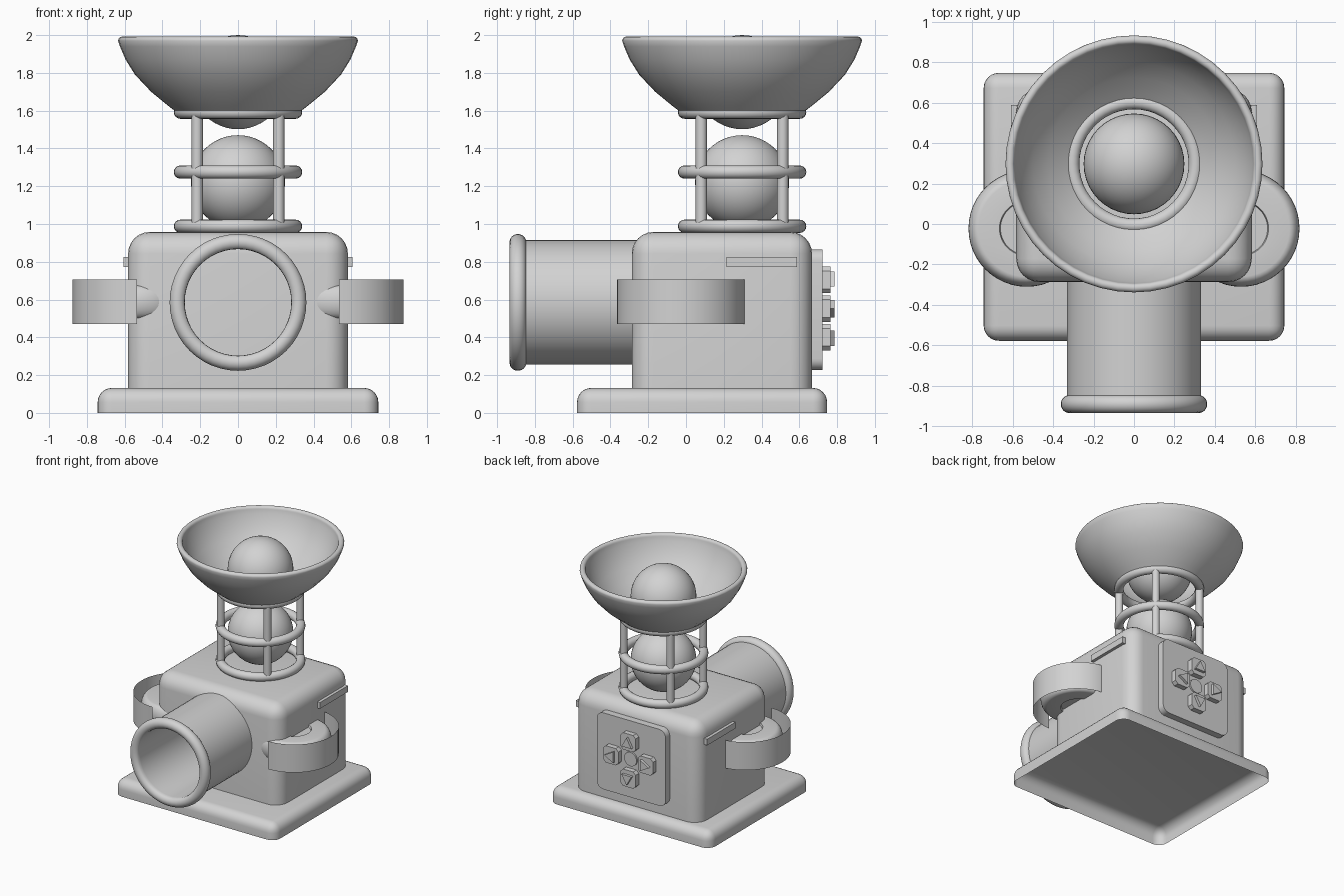
import bpy, bmesh, math
from mathutils import Matrix, Vector

if "Cube" in bpy.data.objects:
    bpy.data.objects.remove(bpy.data.objects["Cube"], do_unlink=True)

grey = bpy.data.materials.new("plain grey")
grey.use_nodes = True
grey.diffuse_color = (0.65, 0.65, 0.65, 1)
grey.node_tree.nodes["Principled BSDF"].inputs["Base Color"].default_value = grey.diffuse_color


def finish(bm, name, loc=(0, 0, 0)):
    bmesh.ops.recalc_face_normals(bm, faces=bm.faces)
    mesh = bpy.data.meshes.new(name)
    bm.to_mesh(mesh)
    bm.free()
    mesh.materials.append(grey)
    obj = bpy.data.objects.new(name, mesh)
    bpy.context.collection.objects.link(obj)
    obj.location = loc
    bpy.ops.object.select_all(action='DESELECT')
    obj.select_set(True)
    bpy.context.view_layer.objects.active = obj
    bpy.ops.object.shade_smooth_by_angle(angle=math.radians(35))


def box(name, lo, hi, radius=0, pick=lambda a, b: True, open_bottom=False):
    """Box between two corners, rounding the edges chosen by pick."""
    lo, hi = Vector(lo), Vector(hi)
    bm = bmesh.new()
    bmesh.ops.create_cube(bm, size=1)
    bmesh.ops.scale(bm, vec=hi - lo, verts=bm.verts)
    if radius:
        edges = [e for e in bm.edges if pick(e.verts[0].co, e.verts[1].co)]
        bmesh.ops.bevel(bm, geom=edges, offset=radius, segments=6,
                        profile=0.5, affect='EDGES')
    if open_bottom:
        low = [f for f in bm.faces if f.normal.z < -.9]
        bmesh.ops.delete(bm, geom=low, context='FACES')
    return finish(bm, name, (lo + hi) / 2)


def lathe(name, profile, loc, steps=48, closed=False, angle=math.tau, turn=None):
    """Spin an (r, z) profile about z, then optionally turn it."""
    bm = bmesh.new()
    verts = [bm.verts.new((r, 0, z)) for r, z in profile]
    pairs = list(zip(verts, verts[1:])) + ([(verts[-1], verts[0])] if closed else [])
    edges = [bm.edges.new(p) for p in pairs]
    start = Matrix.Rotation(-angle / 2, 3, 'Z')
    bmesh.ops.rotate(bm, matrix=start, verts=bm.verts)
    bmesh.ops.spin(bm, geom=verts + edges, cent=(0, 0, 0), axis=(0, 0, 1),
                   angle=angle, steps=steps)
    bmesh.ops.remove_doubles(bm, verts=bm.verts, dist=1e-4)
    if turn:
        bmesh.ops.rotate(bm, matrix=turn, verts=bm.verts)
    return finish(bm, name, loc)


def arc(r, z, rx, rz, first, last, count=8):
    """Points on an elliptical arc between two angles in degrees."""
    angles = [math.radians(first + (last - first) * i / count) for i in range(count + 1)]
    return [(r + rx * math.cos(a), z + rz * math.sin(a)) for a in angles]


def ball(name, radius, loc):
    bm = bmesh.new()
    bmesh.ops.create_uvsphere(bm, u_segments=40, v_segments=24, radius=radius)
    return finish(bm, name, loc)


def plate(name, outline, y0, y1, centre):
    """Extrude an (x, z) outline from y0 to y1."""
    bm = bmesh.new()
    face = bm.faces.new([bm.verts.new((x, 0, z)) for x, z in outline])
    out = bmesh.ops.extrude_face_region(bm, geom=[face])
    moved = [v for v in out["geom"] if isinstance(v, bmesh.types.BMVert)]
    bmesh.ops.translate(bm, vec=(0, y1 - y0, 0), verts=moved)
    return finish(bm, name, (centre[0], y0, centre[1]))


def not_bottom(a, b):
    return a.z > 0 or b.z > 0


# Hollow base and body
box("base", (-.743, -.577, 0), (.743, .747, .132), .075, not_bottom, open_bottom=True)
box("body", (-.582, -.287, .132), (.582, .667, .958), .115, not_bottom, open_bottom=True)

# Open front barrel with a thick wall and a rounded lip
to_front = Matrix.Rotation(math.pi / 2, 3, 'X')
lathe("barrel", [(.33, 0), (.33, .62)], (0, -.25, .585), turn=to_front)
lathe("barrel_lip", [(.282, 0), (.282, .64)] + arc(.32, .64, .042, .044, 150, -90, 16),
      (0, -.25, .585), turn=to_front)

# Side guards, each around a rounded disc with a shallow recess, and side strips
edge = arc(.238, 0, .05, .0875, -90, 90, 12)
disc_profile = ([(0, -.07), (.13, -.07), (.135, -.0875)] + edge
                + [(.135, .0875), (.13, .07), (0, .07)])
for side, s in (("left", 1), ("right", -1)):
    turn = Matrix.Rotation(0 if s > 0 else math.pi, 3, 'Z')
    lathe(side + "_guard", [(.34, -.117), (.34, .117)], (s * .535, -.026, .588),
          steps=24, angle=math.pi, turn=turn)
    lathe(side + "_guard_disc", disc_profile, (s * .53, -.022, .588))
    x0, x1 = sorted((s * .56, s * .607))
    box(side + "_strip", (x0, .215, .773), (x1, .587, .825))

# Cage around the lower ball
AXIS_Y = .297
for name, z in (("lower", .988), ("middle", 1.275), ("upper", 1.592)):
    lathe(name + "_cage_ring", arc(.305, 0, .035, .035, 0, 337.5, 15),
          (0, AXIS_Y, z), closed=True)
for i in range(4):
    a = math.pi / 4 + i * math.pi / 2
    lathe(f"cage_post_{i + 1}", [(.03, 0), (.03, .6)],
          (.305 * math.cos(a), AXIS_Y + .305 * math.sin(a), .99), steps=16)
ball("lower_ball", .249, (0, AXIS_Y, 1.221))
ball("upper_ball", .249, (0, AXIS_Y, 1.751))

# Bowl with a thick rounded rim
outer = [(.31, 1.58), (.37, 1.626), (.46, 1.7), (.545, 1.79), (.595, 1.87), (.625, 1.94)]
rim = arc(.613, 1.97, .022, .022, 0, 180)
inner = [(.582, 1.94), (.55, 1.865), (.5, 1.785), (.425, 1.705), (.35, 1.64), (.3, 1.6)]
lathe("bowl", outer + rim + inner, (0, AXIS_Y, 0), closed=True)

# Control panel on the back
box("back_panel", (-.318, .63, .227), (.318, .722, .866), .06,
    lambda a, b: abs(a.y - b.y) > .01)
MID = .552
for name, dx, dz in (("up", 0, 1), ("down", 0, -1), ("left", 1, 0), ("right", -1, 0)):
    centre = (dx * .16, MID + dz * .152)
    h, c = .07, .047
    plate(name + "_button", [(h, c), (c, h), (-c, h), (-h, c),
                             (-h, -c), (-c, -h), (c, -h), (h, -c)], .71, .765, centre)
    # Raised arrow pointing away from the middle
    arrow = [(dx * f + dz * g, dz * f - dx * g)
             for f, g in ((.045, 0), (-.035, .046), (-.035, -.046))]
    plate(name + "_arrow", arrow, .76, .787, centre)
plate("centre_button", arc(0, 0, .058, .058, 0, 345, 23), .71, .735, (0, MID))
